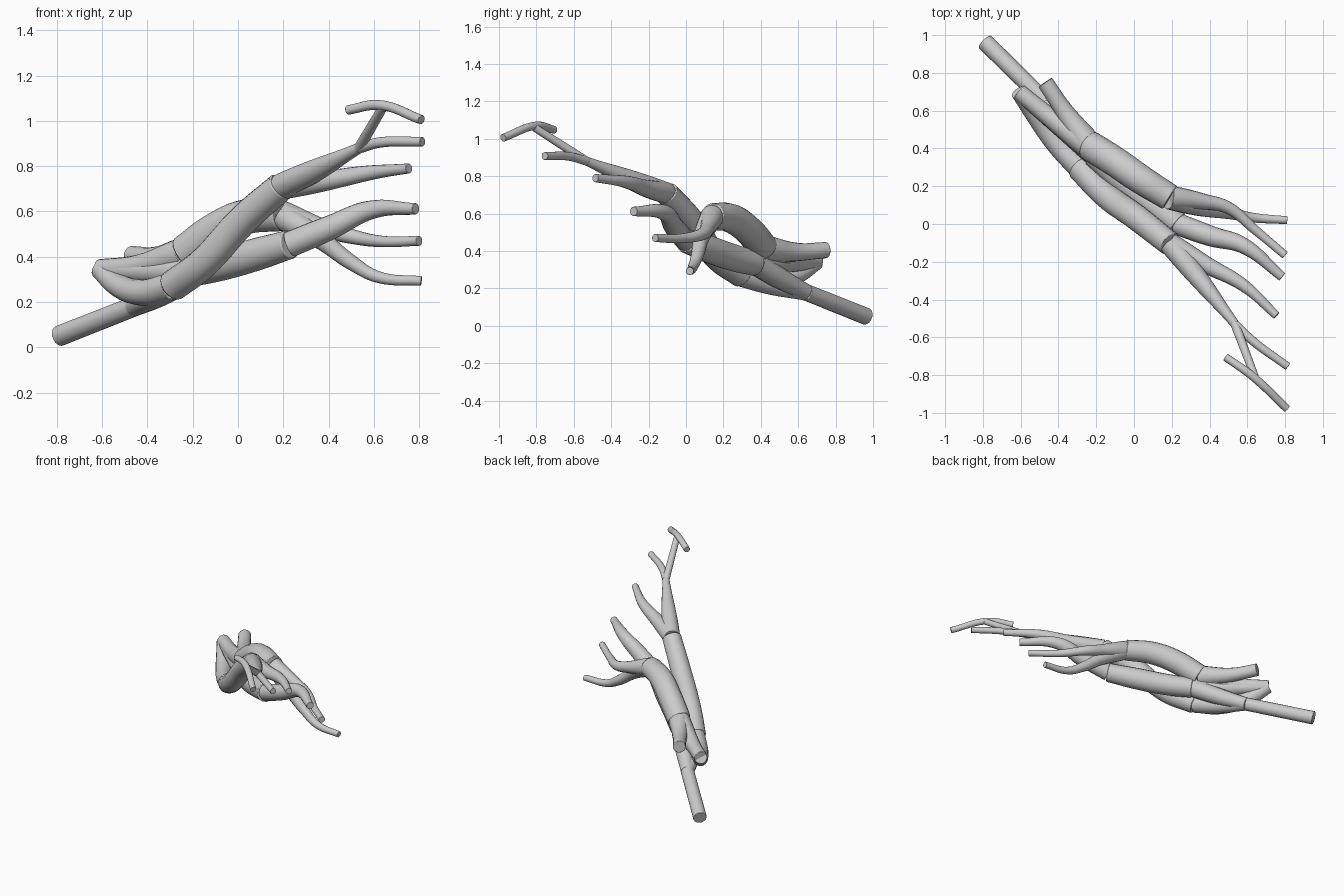
import bpy, bmesh

if "Cube" in bpy.data.objects:
    bpy.data.objects.remove(bpy.data.objects["Cube"])


def tube(name, pts, lip=0.0):
    """Smooth tapering limb through (x, y, z, radius) points, ends rounded off."""
    cu = bpy.data.curves.new(name, 'CURVE')
    cu.dimensions = '3D'
    cu.bevel_depth = 1.0
    cu.bevel_resolution = 6
    cu.resolution_u = 8
    cu.use_fill_caps = True
    sp = cu.splines.new('BEZIER')
    sp.radius_interpolation = 'CARDINAL'
    sp.bezier_points.add(len(pts) - 1)
    for i, (bp, (x, y, z, r)) in enumerate(zip(sp.bezier_points, pts)):
        bp.co = (x, y, z)
        bp.radius = r + (lip if i in (0, len(pts) - 1) else 0)
        bp.handle_left_type = bp.handle_right_type = 'AUTO'
    ob = bpy.data.objects.new(name, cu)
    bpy.context.collection.objects.link(ob)
    bpy.ops.object.select_all(action='DESELECT')
    ob.select_set(True)
    bpy.context.view_layer.objects.active = ob
    bpy.ops.object.convert(target='MESH')
    ob = bpy.context.object
    # Join the caps to the walls so their rims can be bevelled
    bm = bmesh.new()
    bm.from_mesh(ob.data)
    bmesh.ops.remove_doubles(bm, verts=bm.verts, dist=0.0003)
    bm.to_mesh(ob.data)
    bm.free()
    bev = ob.modifiers.new("rim", 'BEVEL')
    bev.width = 0.008
    bev.segments = 2
    bev.limit_method = 'ANGLE'
    bev.angle_limit = 1.0
    bpy.ops.object.shade_smooth_by_angle()
    return ob


# Joints where limbs meet
root = (-.46, .64, .18, .045)
up_a, up_b = (-.235, .415, .415, .072), (.19, .14, .585, .064)
hi_a, hi_b = (-.29, .30, .27, .062), (.19, -.105, .71, .058)
lo_a, lo_b = (-.21, .37, .335, .062), (.23, 0, .455, .058)
fork = (.535, -.53, .88, .024)
side = (-.61, .70, .345, .044)

# Root stem and the limbs leaving it
tube("root_stem", [(-.79, .965, .05, .046), root])
tube("root_to_high", [root, (-.38, .46, .22, .055), hi_a])
tube("root_to_low", [root, (-.33, .50, .255, .057), lo_a])

# Short stumps behind the limbs
tube("stump_upper", [(-.47, .75, .405, .043), (-.36, .585, .395, .05), up_a])
tube("stump_side", [side, (-.43, .555, .36, .052), up_a])
tube("stump_side_middle", [side, (-.42, .54, .335, .05), lo_a])
tube("stump_side_lower", [side, (-.53, .59, .275, .052), (-.42, .44, .242, .058), hi_a])

# Three main limbs
tube("limb_upper", [up_a, (-.1, .33, .515, .08), (.03, .24, .575, .078), up_b], .008)
tube("limb_high", [hi_a, (-.15, .155, .375, .069), (.02, .03, .56, .069), hi_b], .007)
tube("limb_low", [lo_a, (-.08, .25, .365, .073), (.08, .12, .41, .073), lo_b], .007)

# Twigs from the upper limb
tube("twig_lowest", [up_b, (.36, .085, .48, .045), (.5, .06, .375, .034),
                     (.62, .035, .31, .026), (.81, .02, .293, .021)])
tube("twig_second", [up_b, (.36, .12, .53, .043), (.5, .085, .49, .033),
                     (.64, -.03, .467, .025), (.8, -.165, .47, .022)])
# Twig from the low limb
tube("twig_third", [lo_b, (.41, -.065, .53, .054), (.58, -.115, .605, .042),
                    (.785, -.28, .612, .025)])
# Twigs from the high limb
tube("twig_fourth", [hi_b, (.38, -.215, .735, .046), (.58, -.325, .77, .033),
                     (.755, -.485, .79, .022)])
tube("high_extension", [hi_b, (.36, -.31, .79, .048), fork])
tube("twig_fifth", [fork, (.63, -.62, .905, .023), (.815, -.755, .908, .021)])
tube("top_stem", [fork, (.64, -.81, 1.06, .021)])
tube("top_crossbar", [(.485, -.705, 1.048, .021), (.62, -.80, 1.07, .022),
                      (.81, -.978, 1.005, .021)])
